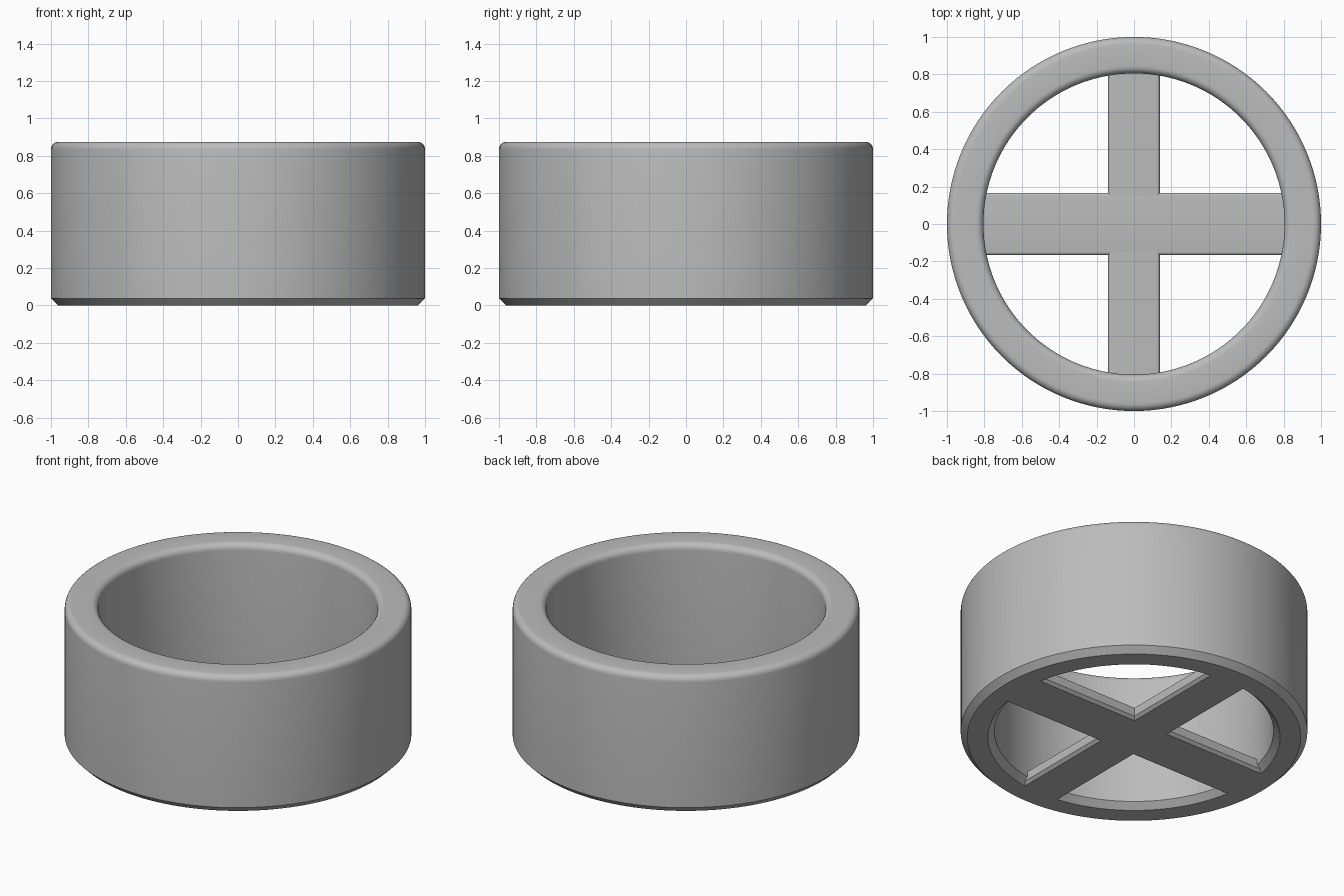
import bpy, bmesh, math
from mathutils import Vector

cube = bpy.data.objects.get("Cube")
if cube:
    bpy.data.objects.remove(cube, do_unlink=True)

SEGMENTS = 128
HEIGHT = 0.875

grey = bpy.data.materials.new("plain grey")
grey.use_nodes = True
COLOUR = (0.5, 0.5, 0.5, 1)
grey.diffuse_color = COLOUR
grey.node_tree.nodes["Principled BSDF"].inputs["Base Color"].default_value = COLOUR


def arc(cx, cz, r, start, end, steps=6):
    """Points along a quarter round."""
    angles = [math.radians(start + (end - start) * i / steps) for i in range(steps + 1)]
    return [(cx + r * math.cos(a), cz + r * math.sin(a)) for a in angles]


def section(inner, outer, height, chamfer, fillet):
    """Block cross-section: chamfered below, rounded above."""
    return ([(inner + chamfer, 0), (outer - chamfer, 0), (outer, chamfer)]
            + arc(outer - fillet, height - fillet, fillet, 0, 90)
            + arc(inner + fillet, height - fillet, fillet, 90, 180)
            + [(inner, chamfer)])


def finish(name, bm):
    bmesh.ops.recalc_face_normals(bm, faces=bm.faces[:])
    mesh = bpy.data.meshes.new(name)
    bm.to_mesh(mesh)
    bm.free()
    mesh.materials.append(grey)
    obj = bpy.data.objects.new(name, mesh)
    bpy.context.collection.objects.link(obj)
    bpy.ops.object.select_all(action="DESELECT")
    obj.select_set(True)
    bpy.context.view_layer.objects.active = obj
    bpy.ops.object.shade_smooth_by_angle(angle=math.radians(32))
    return obj


def make_ring(name, profile):
    bm = bmesh.new()
    loops = []
    for i in range(SEGMENTS):
        a = 2 * math.pi * i / SEGMENTS
        loops.append([bm.verts.new((r * math.cos(a), r * math.sin(a), z)) for r, z in profile])
    count = len(profile)
    for i in range(SEGMENTS):
        here, there = loops[i], loops[(i + 1) % SEGMENTS]
        for j in range(count):
            k = (j + 1) % count
            bm.faces.new((here[j], there[j], there[k], here[k]))
    return finish(name, bm)


def make_bar(name, half_width, half_length, along_x):
    """Straight bar whose ends are buried in the ring wall."""
    bm = bmesh.new()
    profile = section(-half_width, half_width, 0.08, 0.017, 0.017)
    point = (lambda w, l, z: (l, w, z)) if along_x else (lambda w, l, z: (w, l, z))
    face = bm.faces.new([bm.verts.new(point(w, -half_length, z)) for w, z in profile])
    grown = bmesh.ops.extrude_face_region(bm, geom=[face], use_keep_orig=True)
    moved = [v for v in grown["geom"] if isinstance(v, bmesh.types.BMVert)]
    bmesh.ops.translate(bm, verts=moved, vec=Vector(point(0, 2 * half_length, 0)))
    return finish(name, bm)


# Round wall and the crossed bars across its floor
make_ring("ring_wall", section(0.805, 1.0, HEIGHT, 0.038, 0.04))
make_bar("wide_crossbar", 0.167, 0.9, True)
make_bar("narrow_crossbar", 0.138, 0.9, False)
